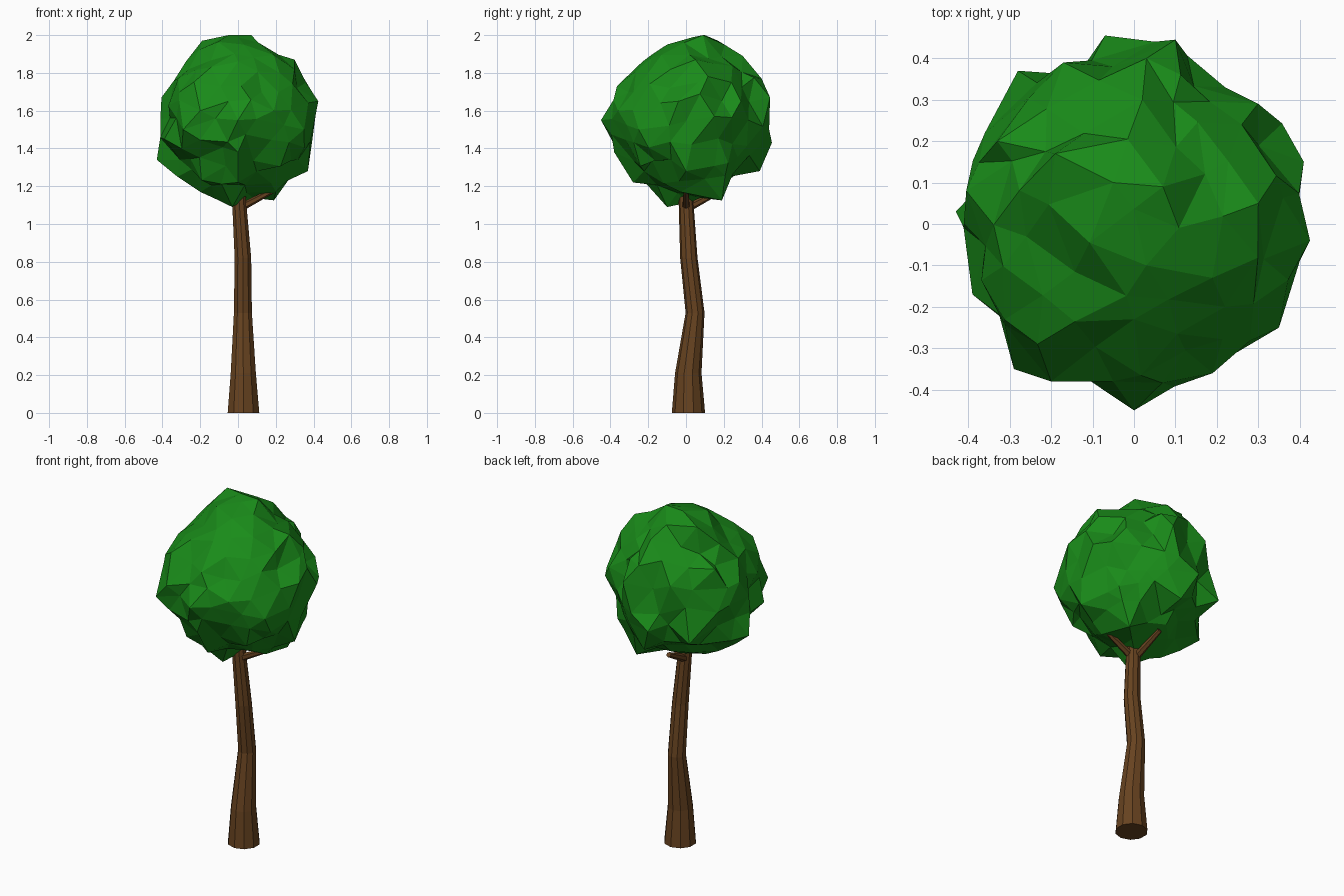
import bpy, bmesh, math, random
from mathutils import Vector

if "Cube" in bpy.data.objects:
    bpy.data.objects.remove(bpy.data.objects["Cube"])

random.seed(5)


def material(name, rgb):
    m = bpy.data.materials.new(name)
    m.diffuse_color = (*rgb, 1)
    m.use_nodes = True
    m.node_tree.nodes["Principled BSDF"].inputs["Base Color"].default_value = m.diffuse_color
    return m


def add_object(name, bm, mat):
    bmesh.ops.recalc_face_normals(bm, faces=bm.faces)
    me = bpy.data.meshes.new(name)
    bm.to_mesh(me)
    bm.free()
    me.materials.append(mat)
    ob = bpy.data.objects.new(name, me)
    bpy.context.collection.objects.link(ob)
    return ob


def tube(name, path, sides, mat, level=False):
    """Tapered tube through (x, y, z, radius) points, capped at both ends."""
    bm = bmesh.new()
    axis = Vector((0, 0, 1)) if level else Vector(path[-1][:3]) - Vector(path[0][:3])
    rot = axis.to_track_quat('Z', 'Y')
    rings = []
    for x, y, z, r in path:
        ring = []
        for i in range(sides):
            a = 2 * math.pi * i / sides + math.pi / 2
            ring.append(bm.verts.new(Vector((x, y, z)) + rot @ Vector((r * math.cos(a), r * math.sin(a), 0))))
        rings.append(ring)
    for lo, hi in zip(rings, rings[1:]):
        for i in range(sides):
            j = (i + 1) % sides
            bm.faces.new((lo[i], lo[j], hi[j], hi[i]))
    bm.faces.new(rings[0][::-1])
    bm.faces.new(rings[-1])
    return add_object(name, bm, mat)


bark = material("bark", (0.135, 0.055, 0.014))
leaf = material("leaf", (0.01, 0.26, 0.01))

# Trunk: slightly bent and tapered
tube("trunk", [(0.029, 0.013, 0, 0.088), (0.028, 0.012, 0.21, 0.07),
               (0.026, 0.048, 0.53, 0.05), (0.026, 0.015, 0.82, 0.046),
               (0.006, 0.0, 1.12, 0.039), (0.004, 0.0, 1.17, 0.037)], 10, bark, level=True)

# Short branches reaching into the crown
for i, (x, y) in enumerate([(0.19, 0.0), (-0.02, 0.19)]):
    tube(f"branch_{i + 1}", [(0.0, 0.0, 1.08, 0.022), (x, y, 1.18, 0.014)], 6, bark)

# Crown: icosphere with key lumps pinned to the outlines, the rest relaxed between them
centre = Vector((0, 0.01, 1.55))
lumps = [(0, -0.45, 1.55), (-0.43, 0.03, 1.34), (-0.07, 0.455, 1.43), (0.1, 0.445, 1.67),
         (0.41, 0.15, 1.57), (0.425, -0.04, 1.65), (-0.28, 0.37, 1.38), (-0.05, 0.1, 2.0),
         (0.07, 0.09, 2.0), (-0.19, 0.17, 1.97), (-0.03, -0.1, 1.09), (0.19, 0.19, 1.125),
         (-0.29, -0.35, 1.5), (0.35, -0.25, 1.5), (0.3, 0.05, 1.87), (0.02, 0.3, 1.89),
         (0.37, 0.0, 1.28), (0.0, 0.39, 1.28), (0.0, -0.28, 1.22), (-0.405, 0.08, 1.67),
         (-0.26, -0.03, 1.82), (-0.33, 0.2, 1.77), (0.39, 0.03, 1.42), (-0.39, -0.17, 1.45),
         (-0.32, 0.0, 1.25), (-0.36, -0.05, 1.56), (0.0, -0.23, 1.86), (0.03, -0.1, 1.95),
         (0.0, -0.38, 1.38), (-0.05, -0.38, 1.65), (0.03, 0.4, 1.77), (0.22, 0.33, 1.55),
         (0.19, -0.36, 1.6), (-0.2, -0.38, 1.6), (-0.36, 0.22, 1.53), (0.4, -0.09, 1.52),
         (0.26, 0.24, 1.75), (-0.2, -0.02, 1.17), (0.2, -0.03, 1.17), (0.05, 0.44, 1.5),
         (0.22, -0.2, 1.8), (-0.17, 0.39, 1.7)]
bm = bmesh.new()
bmesh.ops.create_icosphere(bm, subdivisions=3, radius=1)
dirs = {v: v.co.normalized() for v in bm.verts}
radius = {v: 0.415 for v in bm.verts}
free = list(bm.verts)
for p in lumps:
    off = Vector(p) - centre
    d = off.normalized()
    v = max(free, key=lambda w: w.co.dot(d))
    dirs[v], radius[v] = d, off.length
    free.remove(v)
for _ in range(5):
    for v in free:
        near = [e.other_vert(v) for e in v.link_edges]
        dirs[v] = sum((dirs[n] for n in near), Vector()).normalized()
        radius[v] = 0.5 * 0.41 + 0.5 * sum(radius[n] for n in near) / len(near)
for v in free:
    d = dirs[v] + Vector([random.uniform(-0.08, 0.08) for _ in range(3)])
    dirs[v] = d.normalized()
    radius[v] += random.uniform(-0.05, 0.02)
for v in bm.verts:
    v.co = centre + dirs[v] * radius[v]
    v.co.z = max(1.09, min(2.0, v.co.z))
add_object("crown", bm, leaf)
